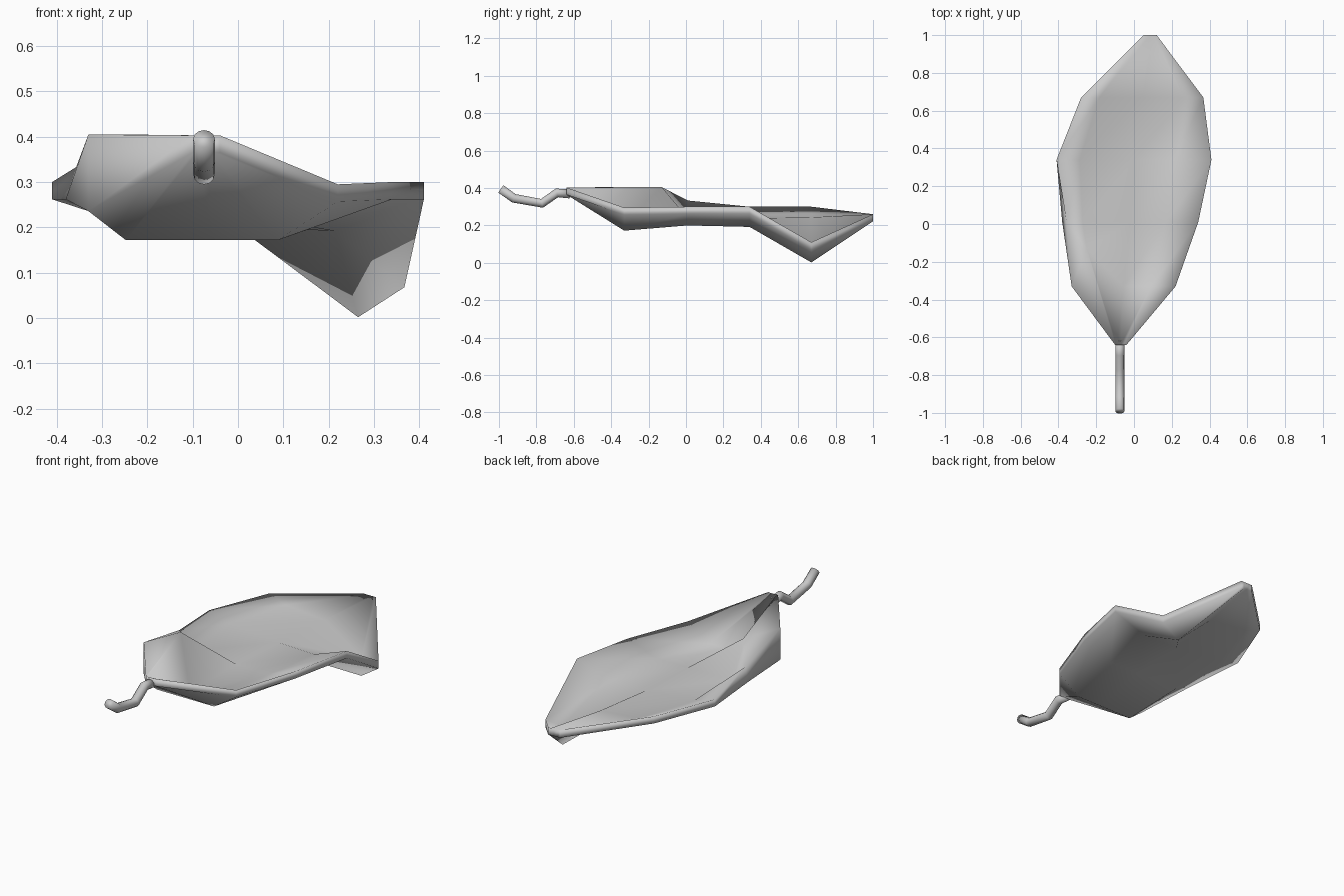
import bpy, bmesh

if "Cube" in bpy.data.objects:
    bpy.data.objects.remove(bpy.data.objects["Cube"])

# Blade columns as fractions of the row width: rim, inner, midrib, inner, rim
COLS = (0, 0.15, 0.5, 0.76, 1)
# Rows: y, left x, right x, underside heights by column
rows = [
    (-0.64, -0.10, -0.04, (0.365, 0.365, 0.365, 0.365, 0.365)),
    (-0.33, -0.33, 0.22, (0.236, 0.172, 0.172, 0.172, 0.257)),
    (0.01, -0.38, 0.34, (0.262, 0.205, 0.203, 0.20, 0.262)),
    (0.34, -0.41, 0.41, (0.262, 0.222, 0.20, 0.192, 0.262)),
    (0.67, -0.28, 0.367, (0.262, 0.225, 0.205, 0.002, 0.068)),
    (1.00, 0.05, 0.12, (0.222, 0.222, 0.222, 0.222, 0.222)),
]
THICK = 0.038
bm = bmesh.new()


def sheet(dz):
    """Grid of vertices, raised by dz."""
    return [[bm.verts.new((l + (r - l) * f, y, z + dz)) for f, z in zip(COLS, zs)]
            for y, l, r, zs in rows]


def skin(grid):
    for a, b in zip(grid, grid[1:]):
        for i in range(len(COLS) - 1):
            bm.faces.new((a[i], a[i + 1], b[i + 1], b[i]))


def outline(g):
    return (g[0] + [row[-1] for row in g[1:-1]] + g[-1][::-1]
            + [row[0] for row in g[-2:0:-1]])


under, over = sheet(0), sheet(THICK)
# Curled-up ledge on the left near the stalk, and drooping lobe at the far right
over[1][0].co.z = 0.405
over[1][1].co = (-0.25, -0.13, 0.405)
over[2][0].co = (-0.357, 0.01, 0.333)
under[4][3].co.x = over[4][3].co.x = 0.265
over[4][3].co.z = 0.10
over[4][4].co.z = 0.11
skin(under)
skin(over)

# Rim joining both skins
lo, hi = outline(under), outline(over)
for i in range(len(lo)):
    bm.faces.new((lo[i - 1], lo[i], hi[i], hi[i - 1]))
bmesh.ops.recalc_face_normals(bm, faces=bm.faces)
me = bpy.data.meshes.new("leaf_blade")
bm.to_mesh(me)
bm.free()
blade = bpy.data.objects.new("leaf_blade", me)
bpy.context.collection.objects.link(blade)

# Stalk: bent round tube
path = [(-0.99, 0.395), (-0.92, 0.345), (-0.77, 0.318), (-0.69, 0.374), (-0.62, 0.368)]
cu = bpy.data.curves.new("stalk", "CURVE")
cu.dimensions = "3D"
cu.bevel_depth = 0.024
cu.bevel_resolution = 4
cu.use_fill_caps = True
sp = cu.splines.new("POLY")
sp.points.add(len(path) - 1)
for p, (y, z) in zip(sp.points, path):
    p.co = (-0.075, y, z, 1)
stalk = bpy.data.objects.new("stalk", cu)
bpy.context.collection.objects.link(stalk)
bpy.ops.object.select_all(action="DESELECT")
stalk.select_set(True)
bpy.context.view_layer.objects.active = stalk
bpy.ops.object.convert(target="MESH")
stalk = bpy.context.view_layer.objects.active
bm = bmesh.new()
bm.from_mesh(stalk.data)
bmesh.ops.remove_doubles(bm, verts=bm.verts, dist=0.0005)
bm.to_mesh(stalk.data)
bm.free()

# Smooth shading throughout
for ob in (blade, stalk):
    for p in ob.data.polygons:
        p.use_smooth = True
    for name in ("sharp_edge", "sharp_face"):
        if name in ob.data.attributes:
            ob.data.attributes.remove(ob.data.attributes[name])
